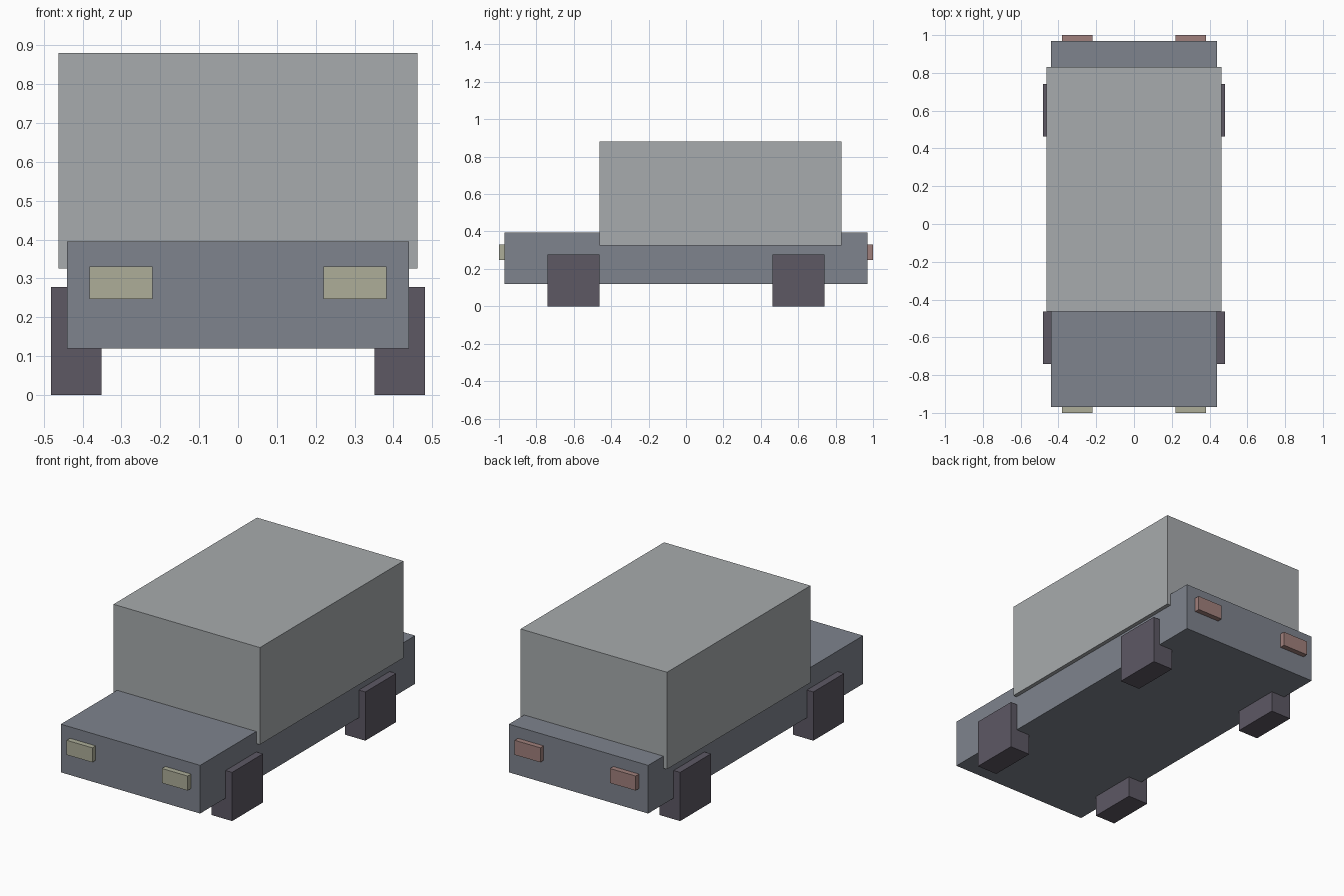
import bpy

if "Cube" in bpy.data.objects:
    bpy.data.objects.remove(bpy.data.objects["Cube"])


def material(name, rgb):
    """Flat colour from 0-255 sRGB, stored as linear."""
    mat = bpy.data.materials.new(name)
    lin = [((c / 255 + 0.055) / 1.055) ** 2.4 for c in rgb]
    mat.diffuse_color = (*lin, 1)
    mat.use_nodes = True
    mat.node_tree.nodes["Principled BSDF"].inputs["Base Color"].default_value = mat.diffuse_color
    return mat


def box(name, x, y, z, mat):
    """Box spanning the given (low, high) ranges."""
    spans = (x, y, z)
    bpy.ops.mesh.primitive_cube_add(size=1, location=[(a + b) / 2 for a, b in spans])
    obj = bpy.context.object
    obj.name = name
    obj.scale = [b - a for a, b in spans]
    bpy.ops.object.transform_apply(location=False, rotation=False, scale=True)
    obj.data.materials.append(mat)
    return obj


def mirrored(span, sign):
    return tuple(sorted(sign * v for v in span))


body_grey = material("slate grey", (126, 131, 141))
cabin_grey = material("light grey", (167, 171, 173))
wheel_dark = material("dark plum grey", (93, 88, 100))
lamp_yellow = material("pale yellow", (173, 174, 153))
lamp_red = material("dull red", (160, 128, 124))

# Chassis and cabin
box("body", (-0.44, 0.44), (-0.97, 0.97), (0.12, 0.395), body_grey)
box("cabin", (-0.4625, 0.4625), (-0.463, 0.832), (0.326, 0.88), cabin_grey)

# Wheels and lamps on both sides, front and rear
for side, sx in (("left", -1), ("right", 1)):
    for end, sy, lamp in (("front", -1, lamp_yellow), ("rear", 1, lamp_red)):
        box(f"{end}_{side}_wheel", mirrored((0.352, 0.481), sx),
            mirrored((0.462, 0.74), sy), (0, 0.278), wheel_dark)
        box(f"{end}_{side}_lamp", mirrored((0.22, 0.382), sx),
            mirrored((0.96, 1.0), sy), (0.247, 0.33), lamp)
